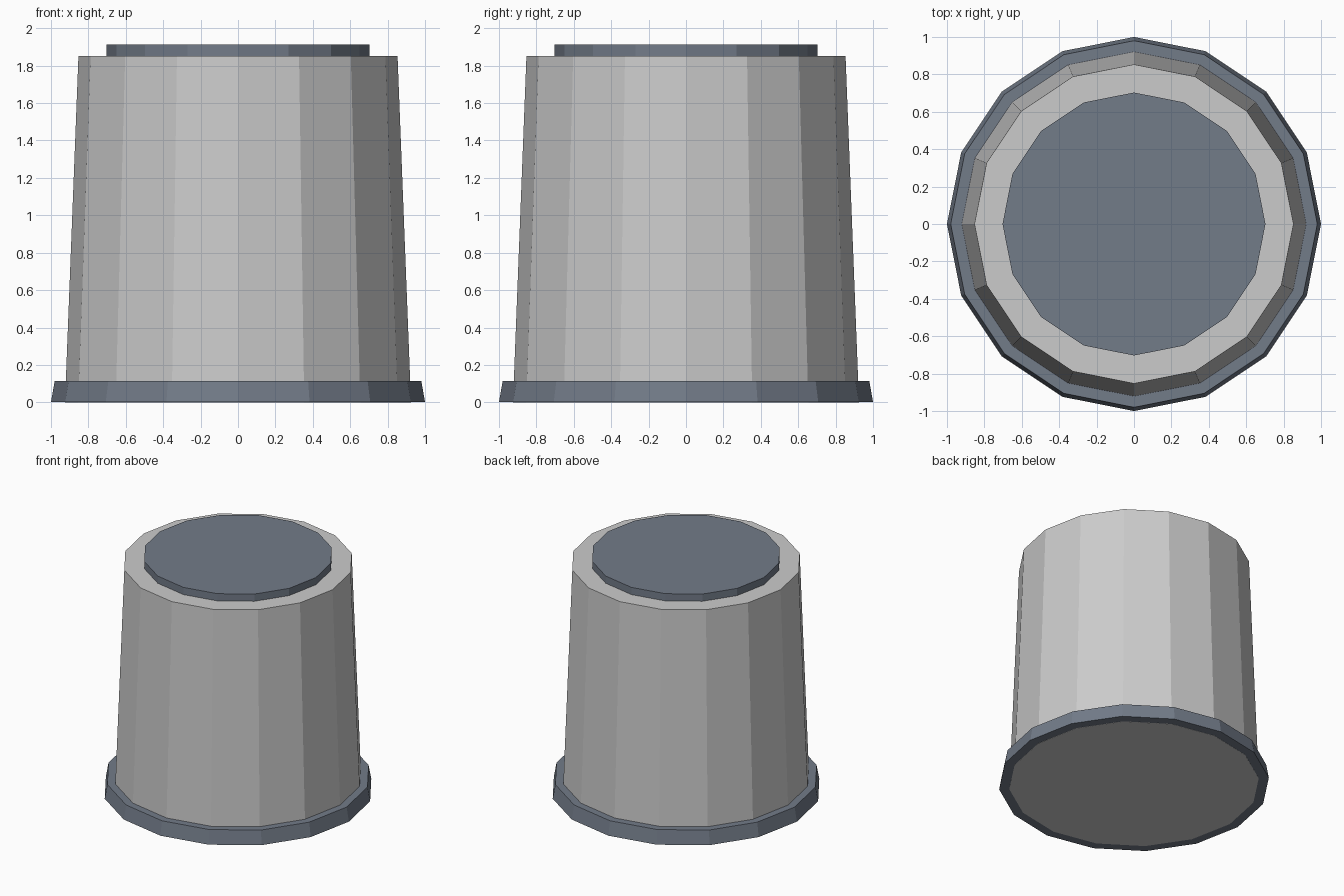
import bpy

# Remove the default cube
cube = bpy.data.objects.get("Cube")
if cube:
    bpy.data.objects.remove(cube, do_unlink=True)

SIDES = 16


def make_material(name, rgb):
    mat = bpy.data.materials.new(name)
    mat.use_nodes = True
    color = (*rgb, 1.0)
    mat.diffuse_color = color
    mat.node_tree.nodes["Principled BSDF"].inputs["Base Color"].default_value = color
    return mat


def tapered_drum(name, bottom_radius, top_radius, z_bottom, z_top, mat):
    """Flat-sided drum with a corner on each axis."""
    bpy.ops.mesh.primitive_cone_add(
        vertices=SIDES, radius1=bottom_radius, radius2=top_radius,
        depth=z_top - z_bottom, location=(0, 0, (z_bottom + z_top) / 2))
    obj = bpy.context.object
    obj.name = name
    obj.data.materials.append(mat)
    return obj


light_grey = make_material("light grey", (0.60, 0.60, 0.60))
slate_blue = make_material("slate blue grey", (0.17, 0.20, 0.25))

# Main body, its underside just showing below the rim
tapered_drum("body", 0.925, 0.853, 0.0, 1.853, light_grey)

# Flared rim around the foot
tapered_drum("base_rim", 1.0, 0.98, 0.001, 0.115, slate_blue)

# Raised disc on top
tapered_drum("top_disc", 0.703, 0.703, 1.84, 1.912, slate_blue)
